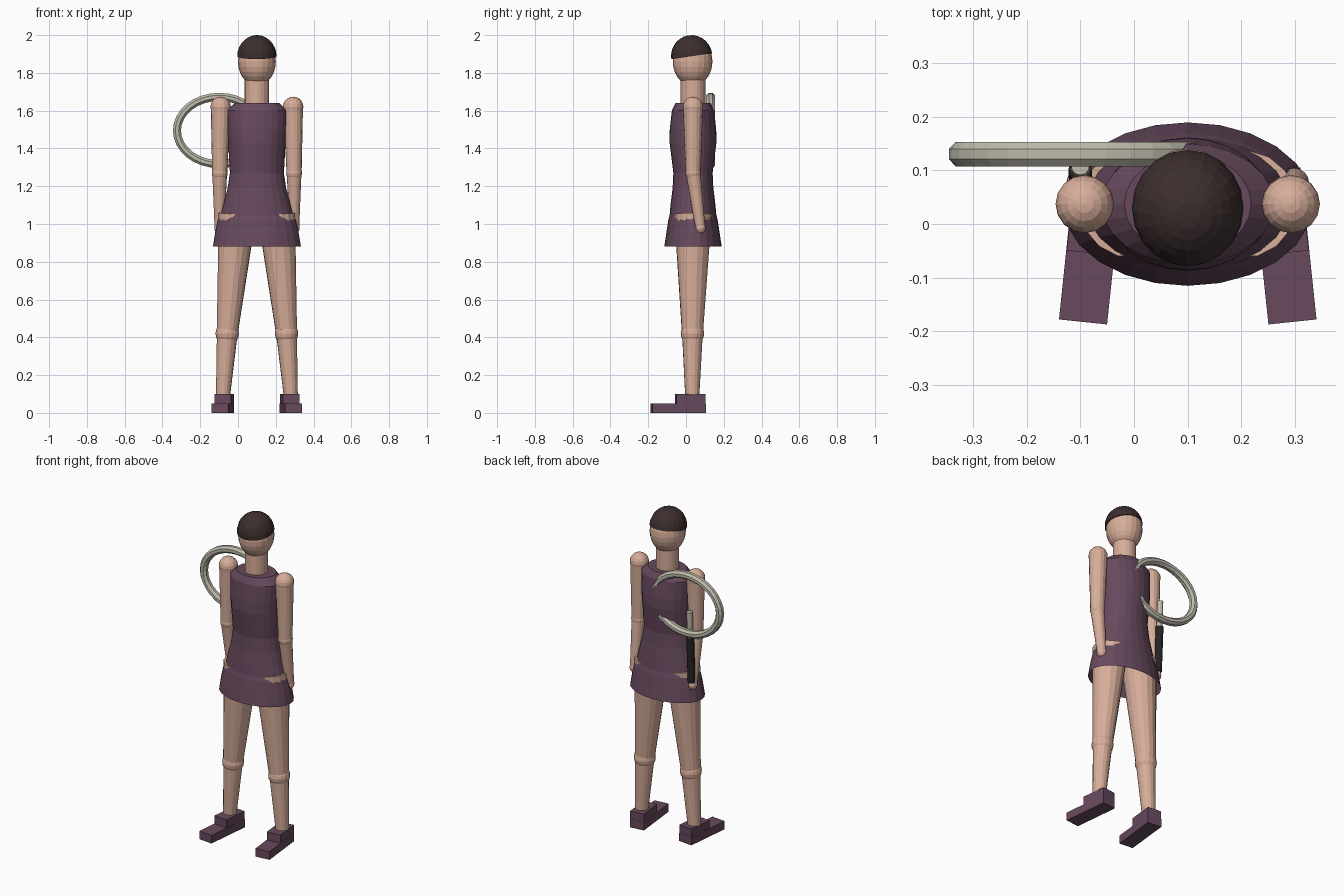
import bpy, bmesh
from math import sin, cos, pi, radians
from mathutils import Vector, Matrix

cube = bpy.data.objects.get("Cube")
if cube:
    bpy.data.objects.remove(cube, do_unlink=True)

CX, CY = 0.1, 0.037  # body axis


def material(name, colour):
    m = bpy.data.materials.new(name)
    m.use_nodes = True
    m.diffuse_color = (*colour, 1)
    bsdf = next(n for n in m.node_tree.nodes if n.type == 'BSDF_PRINCIPLED')
    bsdf.inputs["Base Color"].default_value = (*colour, 1)
    return m


SKIN = material("skin", (0.68, 0.42, 0.32))
CLOTH = material("plum_cloth", (0.135, 0.068, 0.11))
HAIR = material("dark_brown_hair", (0.045, 0.027, 0.027))
FRAME = material("pale_grey_frame", (0.52, 0.50, 0.41))
GRIP = material("black_grip", (0.018, 0.018, 0.018))


def finish(name, bm, mat):
    bmesh.ops.recalc_face_normals(bm, faces=bm.faces)
    mesh = bpy.data.meshes.new(name)
    bm.to_mesh(mesh)
    bm.free()
    mesh.materials.append(mat)
    obj = bpy.data.objects.new(name, mesh)
    bpy.context.collection.objects.link(obj)
    return obj


def ball(name, centre, radii, mat, segs=16, rings=10):
    bm = bmesh.new()
    bmesh.ops.create_uvsphere(bm, u_segments=segs, v_segments=rings, radius=1)
    bmesh.ops.transform(bm, verts=bm.verts,
                        matrix=Matrix.Translation(centre) @ Matrix.Diagonal((*radii, 1)))
    return finish(name, bm, mat)


def limb(name, a, b, ra, rb, mat, segs=16):
    """Tapered cylinder from point a to point b."""
    a, b = Vector(a), Vector(b)
    axis = b - a
    bm = bmesh.new()
    bmesh.ops.create_cone(bm, cap_ends=True, segments=segs, radius1=ra, radius2=rb,
                          depth=axis.length)
    turn = Vector((0, 0, 1)).rotation_difference(axis).to_matrix().to_4x4()
    bmesh.ops.transform(bm, verts=bm.verts, matrix=Matrix.Translation((a + b) / 2) @ turn)
    return finish(name, bm, mat)


def loft(name, profile, mat, closed=True, segs=24):
    """Stack of ellipses given as (z, half width, half depth)."""
    bm = bmesh.new()
    rings = [[bm.verts.new((CX + rx * cos(2 * pi * i / segs),
                            CY + ry * sin(2 * pi * i / segs), z)) for i in range(segs)]
             for z, rx, ry in profile]
    for lo, hi in zip(rings, rings[1:]):
        for i in range(segs):
            j = (i + 1) % segs
            bm.faces.new((lo[i], lo[j], hi[j], hi[i]))
    if closed:
        bm.faces.new(rings[0])
        bm.faces.new(rings[-1])
    return finish(name, bm, mat)


def box(name, centre, size, origin, angle, mat):
    bm = bmesh.new()
    bmesh.ops.create_cube(bm, size=1)
    place = (Matrix.Translation(origin) @ Matrix.Rotation(angle, 4, 'Z')
             @ Matrix.Translation(centre) @ Matrix.Diagonal((*size, 1)))
    bmesh.ops.transform(bm, verts=bm.verts, matrix=place)
    return finish(name, bm, mat)


# Head, neck and tilted cap of hair
ball("head", (CX, 0.035, 1.86), (0.1, 0.105, 0.128), SKIN, 20, 14)
limb("neck", (CX, CY, 1.6), (CX, CY, 1.78), 0.065, 0.065, SKIN, 20)
bm = bmesh.new()
bmesh.ops.create_uvsphere(bm, u_segments=20, v_segments=14, radius=1)
bmesh.ops.delete(bm, geom=[v for v in bm.verts if v.co.z < -0.01], context='VERTS')
bmesh.ops.holes_fill(bm, edges=bm.edges)
bmesh.ops.transform(bm, verts=bm.verts,
                    matrix=Matrix.Translation((CX, 0.03, 1.888))
                    @ Matrix.Rotation(radians(8), 4, 'X')
                    @ Matrix.Diagonal((0.104, 0.109, 0.112, 1)))
finish("hair", bm, HAIR)

# Dress
loft("dress_torso", [(1.03, 0.197, 0.125), (1.1, 0.178, 0.119), (1.19, 0.155, 0.108),
                     (1.27, 0.143, 0.104), (1.43, 0.152, 0.124), (1.5, 0.156, 0.123),
                     (1.6, 0.161, 0.112), (1.64, 0.118, 0.093)], CLOTH)
loft("skirt", [(0.88, 0.233, 0.152), (0.96, 0.22, 0.14), (1.02, 0.206, 0.131),
               (1.045, 0.196, 0.124)], CLOTH, closed=False)

# Limbs and shoes on both sides
for side, s in (("left", 1), ("right", -1)):
    def at(dx, y, z):
        return (CX + s * dx, y, z)
    shoulder, elbow, hand = at(0.192, CY, 1.62), at(0.197, 0.038, 1.27), at(0.198, 0.076, 0.98)
    ball(side + "_shoulder", shoulder, (0.054,) * 3, SKIN)
    limb(side + "_upper_arm", shoulder, elbow, 0.052, 0.04, SKIN)
    ball(side + "_elbow", elbow, (0.042,) * 3, SKIN)
    limb(side + "_forearm", elbow, hand, 0.039, 0.026, SKIN)
    ball(side + "_hand", hand, (0.028, 0.028, 0.032), SKIN)

    hip, knee, ankle = at(0.103, CY, 1.05), at(0.157, 0.034, 0.42), at(0.18, 0.033, 0.08)
    limb(side + "_thigh", hip, knee, 0.1, 0.056, SKIN)
    ball(side + "_knee", knee, (0.062,) * 3, SKIN)
    limb(side + "_shin", knee, ankle, 0.055, 0.037, SKIN)

    foot, turn = at(0.18, -0.041, 0), -s * radians(-6)
    box(side + "_sole", (0, 0, 0.025), (0.09, 0.284, 0.05), foot, turn, CLOTH)
    box(side + "_shoe_heel", (0, 0.064, 0.075), (0.088, 0.154, 0.05), foot, turn, CLOTH)

# Racket: oval hoop, shaft and grip
bm = bmesh.new()
N, M, TUBE = 32, 8, 0.023
rings = []
for i in range(N):
    a = 2 * pi * i / N
    rings.append([])
    for k in range(M):
        b = 2 * pi * (k + 0.5) / M
        r = TUBE * cos(b)
        rings[i].append(bm.verts.new((-0.1 + (0.223 + r) * cos(a), 0.13 + 1.08 * TUBE * sin(b),
                                      1.495 + (0.178 + r) * sin(a))))
for i in range(N):
    p, q = rings[i], rings[(i + 1) % N]
    for k in range(M):
        n = (k + 1) % M
        bm.faces.new((p[k], p[n], q[n], q[k]))
finish("racket_hoop", bm, FRAME)
limb("racket_shaft", (-0.1, 0.1, 1.24), (-0.1, 0.108, 1.44), 0.017, 0.017, FRAME, 12)
limb("racket_grip", (-0.1, 0.088, 1.0), (-0.1, 0.102, 1.28), 0.022, 0.022, GRIP, 12)
